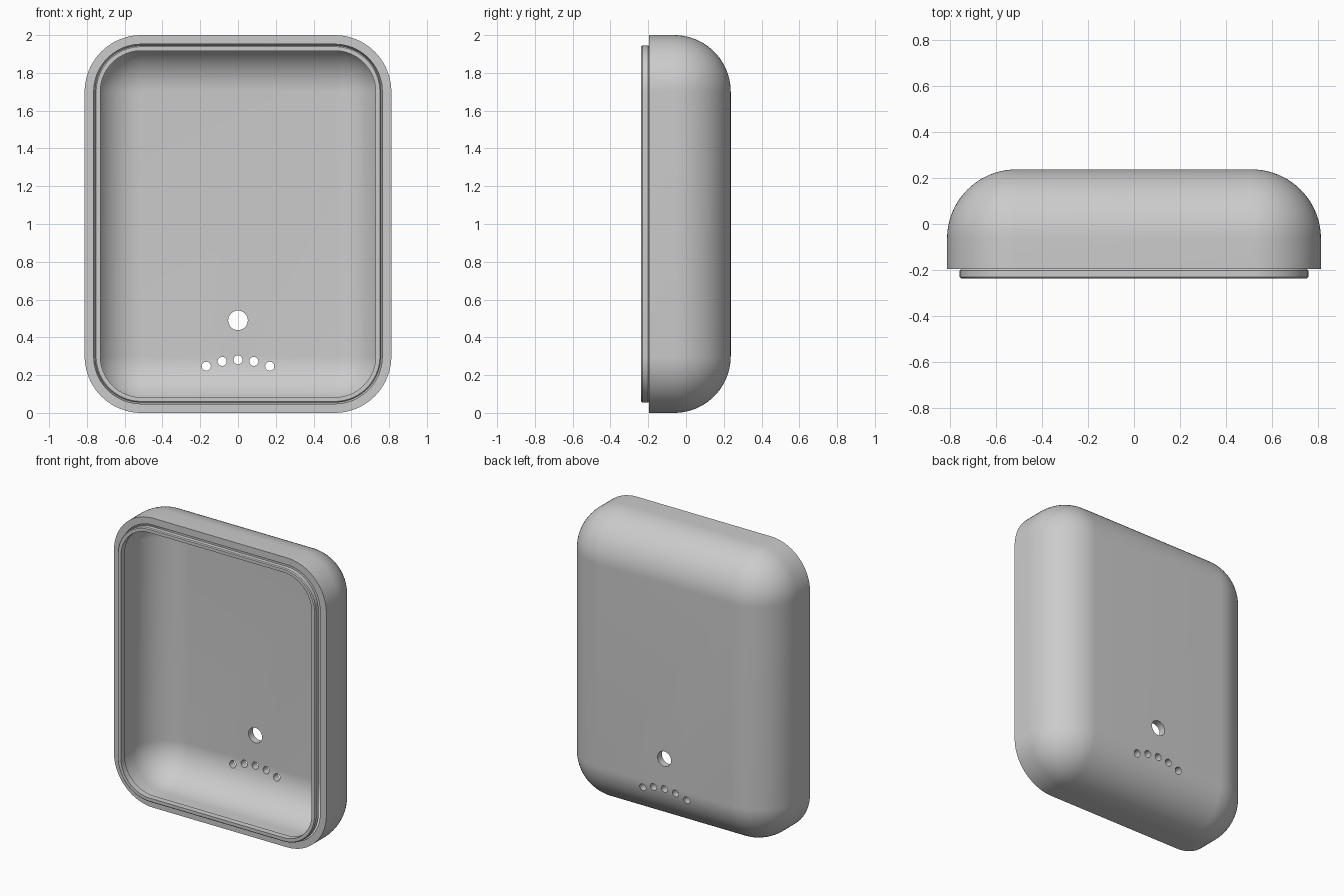
import bpy, bmesh
from math import sin, cos, pi
from mathutils import Matrix, Vector

cube = bpy.data.objects.get("Cube")
if cube:
    bpy.data.objects.remove(cube)

HALF_W, HALF_H, RADIUS = 0.812, 1.0, 0.3     # outer body, seen from the front
WALL, BACK, SEG = 0.048, 0.237, 20
FRONT, RIM = -0.237, -0.195                  # lip front and body rim
LIP_OUT, LIP_IN, BEVEL = 0.055, 0.083, 0.006

grey = bpy.data.materials.new("plastic grey")
grey.use_nodes = True
grey.diffuse_color = (0.6, 0.6, 0.6, 1)
grey.node_tree.nodes["Principled BSDF"].inputs["Base Color"].default_value = (0.6, 0.6, 0.6, 1)


def ring(bm, inset, y):
    """Rounded rectangle at depth y, inset from the body outline."""
    r = max(RADIUS - inset, 0)
    verts = []
    for k, (sx, sz) in enumerate([(1, 1), (-1, 1), (-1, -1), (1, -1)]):
        for i in range(SEG + 1):
            a = (k + i / SEG) * pi / 2
            x = sx * (HALF_W - RADIUS) + r * cos(a)
            z = HALF_H + sz * (HALF_H - RADIUS) + r * sin(a)
            verts.append(bm.verts.new((x, y, z)))
    return verts


def fillet(inset):
    """Quarter-round profile from the side wall to the back."""
    r = RADIUS - inset
    steps = [i / SEG * pi / 2 for i in range(SEG + 1)]
    return [(RADIUS - r * cos(a), BACK - RADIUS + r * sin(a)) for a in steps]


def make_object(name, bm):
    mesh = bpy.data.meshes.new(name)
    bm.to_mesh(mesh)
    bm.free()
    mesh.materials.append(grey)
    obj = bpy.data.objects.new(name, mesh)
    bpy.context.collection.objects.link(obj)
    return obj


def loft(name, profile, closed):
    """Sweep an (inset, depth) profile round the outline; cap the ends if open."""
    bm = bmesh.new()
    rings = [ring(bm, inset, y) for inset, y in profile]
    following = rings[1:] + rings[:1] if closed else rings[1:]
    for a, b in zip(rings, following):
        for i in range(len(a)):
            j = (i + 1) % len(a)
            bm.faces.new((a[i], a[j], b[j], b[i]))
    if not closed:
        bm.faces.new(rings[0])
        bm.faces.new(rings[-1])
    bmesh.ops.remove_doubles(bm, verts=bm.verts, dist=0.0001)
    bmesh.ops.recalc_face_normals(bm, faces=bm.faces)
    return make_object(name, bm)


# Hollow shell of even thickness, and the bevelled lip ring set in its mouth
shell = loft("rear_shell", fillet(0)[::-1] + [(0, RIM), (WALL, RIM)] + fillet(WALL), False)
lip = loft("lip_ring", [(LIP_IN, FRONT), (LIP_OUT + BEVEL, FRONT), (LIP_OUT, FRONT + BEVEL),
                        (LIP_OUT, RIM - BEVEL), (LIP_OUT + BEVEL, RIM), (LIP_IN, RIM)], True)

# Round button hole and the arc of five small holes
holes = [(0, 0.49, 0.052)]
holes += [(i * 0.084, 0.281 - 0.0085 * i * i, 0.024) for i in range(-2, 3)]
bm = bmesh.new()
for x, z, r in holes:
    bmesh.ops.create_cone(bm, cap_ends=True, segments=32, radius1=r, radius2=r, depth=0.5,
                          matrix=Matrix.Translation(Vector((x, 0.2, z))) @ Matrix.Rotation(pi / 2, 4, "X"))
cutter = make_object("hole_cutter", bm)
cutter.hide_render = True

bpy.ops.object.select_all(action="DESELECT")
shell.select_set(True)
bpy.context.view_layer.objects.active = shell
mod = shell.modifiers.new("holes", "BOOLEAN")
mod.operation = "DIFFERENCE"
mod.solver = "EXACT"
mod.object = cutter
bpy.ops.object.modifier_apply(modifier=mod.name)
bpy.data.objects.remove(cutter)
lip.select_set(True)
bpy.ops.object.shade_smooth_by_angle(angle=pi / 6)
